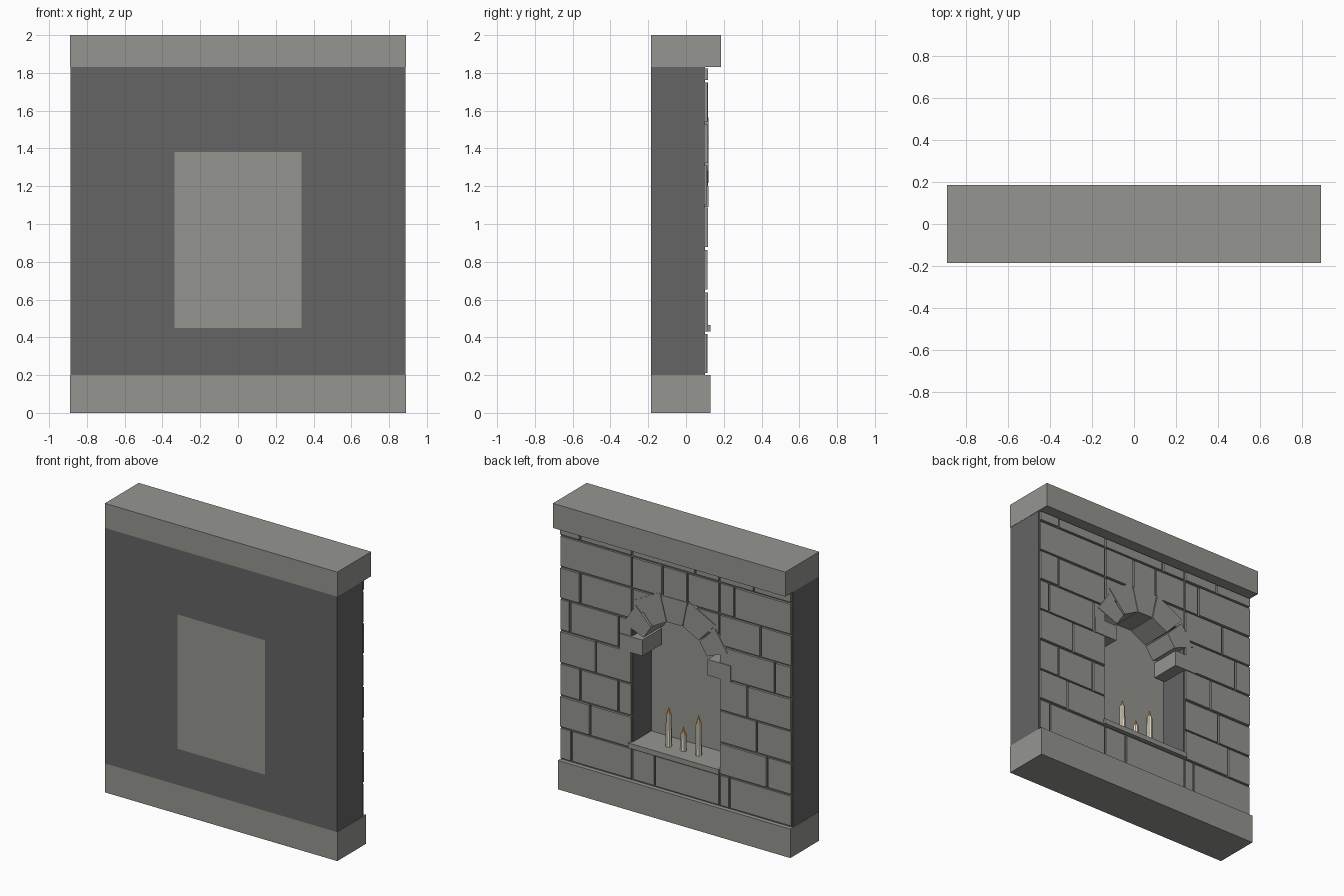
import bpy, bmesh, math, random

if "Cube" in bpy.data.objects:
    bpy.data.objects.remove(bpy.data.objects["Cube"])

random.seed(4)


def material(name, color):
    m = bpy.data.materials.new(name)
    m.diffuse_color = (*color, 1)
    m.use_nodes = True
    m.node_tree.nodes["Principled BSDF"].inputs["Base Color"].default_value = m.diffuse_color
    return m


STONE = material("stone", (0.30, 0.30, 0.28))
MORTAR = material("mortar", (0.13, 0.13, 0.13))
WAX = material("wax", (0.80, 0.76, 0.62))
FLAME = material("flame", (0.95, 0.45, 0.10))


def finish(name, bm, mat):
    bmesh.ops.recalc_face_normals(bm, faces=bm.faces)
    mesh = bpy.data.meshes.new(name)
    bm.to_mesh(mesh)
    bm.free()
    mesh.materials.append(mat)
    ob = bpy.data.objects.new(name, mesh)
    bpy.context.collection.objects.link(ob)
    return ob


def add_prism(bm, profile, y0, y1):
    """Closed prism from an (x, z) outline, extruded along y."""
    a = [bm.verts.new((x, y0, z)) for x, z in profile]
    b = [bm.verts.new((x, y1, z)) for x, z in profile]
    n = len(profile)
    bm.faces.new(a)
    bm.faces.new(b[::-1])
    for i in range(n):
        j = (i + 1) % n
        bm.faces.new((a[i], b[i], b[j], a[j]))


def rect(x0, x1, z0, z1):
    return [(x0, z0), (x1, z0), (x1, z1), (x0, z1)]


def box(name, x0, x1, y0, y1, z0, z1, mat=STONE):
    bm = bmesh.new()
    add_prism(bm, rect(x0, x1, z0, z1), y0, y1)
    return finish(name, bm, mat)


HALF, BACK, FACE = 0.89, -0.185, 0.10

# Base plinth and overhanging cap
box("base", -HALF, HALF, BACK, 0.13, 0, 0.20)
box("cap", -HALF, HALF, BACK, 0.185, 1.83, 2.0)

# Mortar wall: a slab with a rectangular niche through it
bm = bmesh.new()
loops = []
for y in (BACK, FACE):
    for outline in (rect(-0.888, 0.888, 0.20, 1.83), rect(-0.335, 0.335, 0.45, 1.38)):
        loops.append([bm.verts.new((x, y, z)) for x, z in outline])
for p, q in ((0, 1), (2, 3), (0, 2), (1, 3)):
    for i in range(4):
        j = (i + 1) % 4
        bm.faces.new((loops[p][i], loops[p][j], loops[q][j], loops[q][i]))
finish("wall", bm, MORTAR)

# Niche back panel and projecting sill
box("niche_back", -0.335, 0.335, BACK, -0.10, 0.45, 1.38)
box("sill", -0.34, 0.355, -0.10, 0.13, 0.43, 0.465)

# Brick courses: joint positions per row for the two flanks and the middle
rows = [0.205, 0.425, 0.645, 0.87, 1.095, 1.317, 1.535, 1.755, 1.83]
left = [[0.80], [0.655], [0.73, 0.44], [0.61], [0.81, 0.435], [0.73], [], [0.73]]
right = [[-0.41], [-0.70], [-0.62], [-0.55], [-0.76], [-0.65], [-0.45], [-0.60]]
middle = {0: [0.16], 5: [0.0], 6: [0.10, -0.09], 7: [-0.15]}
bm = bmesh.new()
for r in range(8):
    spans = [[0.89] + left[r] + [0.335], [-0.335] + right[r] + [-0.89]]
    if r in middle:
        spans.append([0.335] + middle[r] + [-0.335])
    for s, joints in enumerate(spans):
        z0 = 1.38 if (s == 2 and r == 5) else rows[r]
        for hi, lo in zip(joints, joints[1:]):
            y1 = random.uniform(0.110, 0.117)
            add_prism(bm, rect(lo + 0.007, hi - 0.007, z0 + 0.007, rows[r + 1] - 0.007),
                      FACE - 0.005, y1)
finish("bricks", bm, STONE)

# Arch: wedge stones around the opening, with a flat springer on each side
CENTRE = 1.12
bm = bmesh.new()
for a0, a1, r1 in ((22, 45, 0.43), (48, 75, 0.46), (76, 102, 0.44), (103, 133, 0.45), (135, 158, 0.43)):
    pts = [(r * math.cos(math.radians(a)), CENTRE + r * math.sin(math.radians(a)))
           for r, a in ((0.262, a0), (r1, a0), (r1, a1), (0.262, a1))]
    add_prism(bm, pts, -0.10, 0.118)
for s in (-1, 1):
    add_prism(bm, rect(*sorted((s * 0.25, s * 0.425)), 1.09, 1.20), -0.09, 0.12)
finish("arch_stones", bm, STONE)


def cone(name, x, y, z0, z1, r0, r1, mat):
    bm = bmesh.new()
    bmesh.ops.create_cone(bm, cap_ends=True, segments=8, radius1=r0, radius2=r1, depth=z1 - z0)
    bmesh.ops.translate(bm, verts=bm.verts, vec=(x, y, (z0 + z1) / 2))
    finish(name, bm, mat)


# Candles with wax shoulder and pointed flame
for i, (x, top) in enumerate(((0.117, 0.735), (0.004, 0.63), (-0.112, 0.74))):
    cone(f"candle_{i}", x, 0.022, 0.465, top - 0.045, 0.021, 0.018, WAX)
    cone(f"flame_{i}", x, 0.022, top - 0.045, top, 0.014, 0.001, FLAME)
